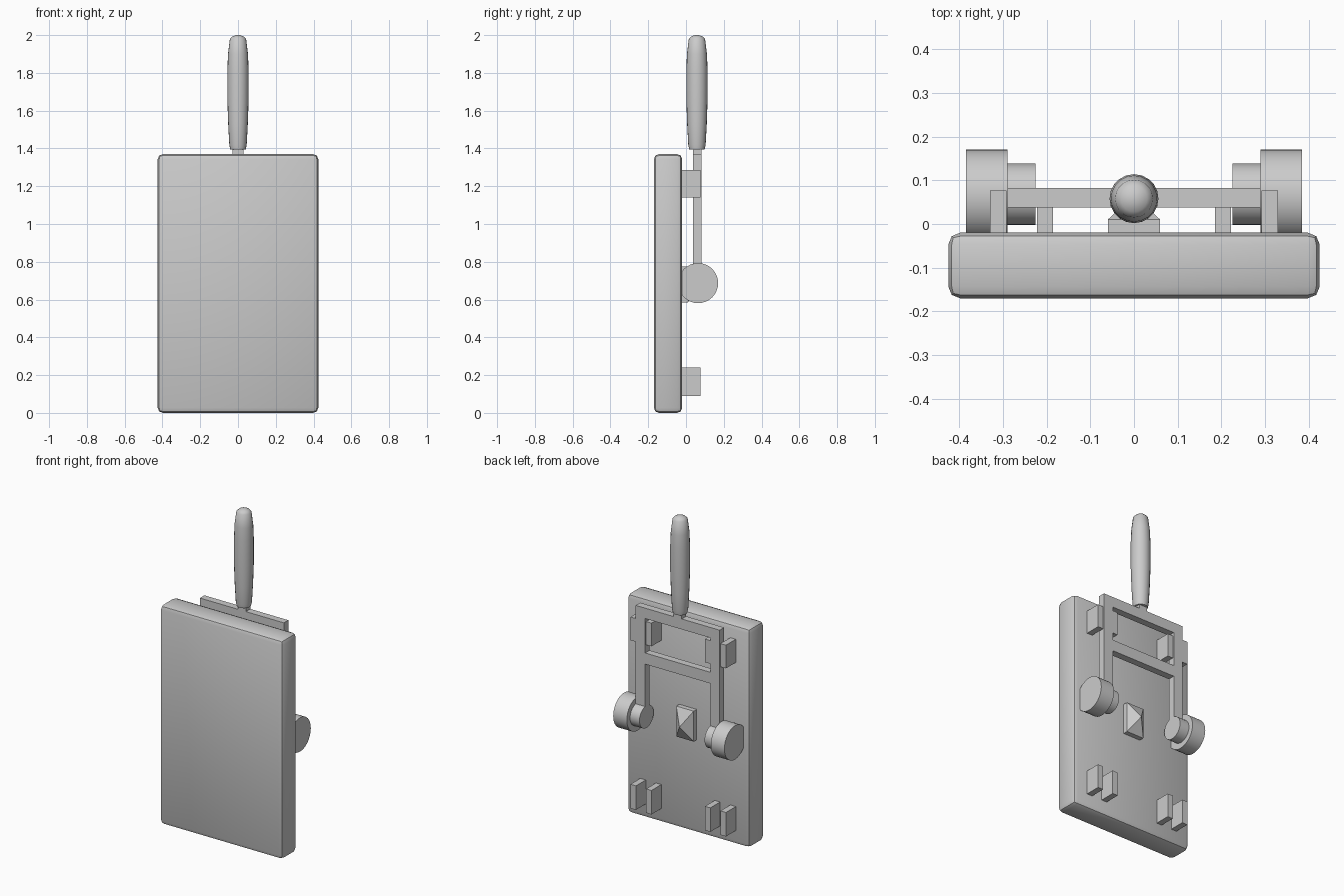
import bpy, bmesh, math

if "Cube" in bpy.data.objects:
    bpy.data.objects.remove(bpy.data.objects["Cube"])


def finish(name, bm, smooth=False):
    bmesh.ops.recalc_face_normals(bm, faces=bm.faces)
    me = bpy.data.meshes.new(name)
    bm.to_mesh(me)
    bm.free()
    ob = bpy.data.objects.new(name, me)
    bpy.context.collection.objects.link(ob)
    bpy.ops.object.select_all(action='DESELECT')
    bpy.context.view_layer.objects.active = ob
    ob.select_set(True)
    if smooth:
        bpy.ops.object.shade_smooth_by_angle(angle=math.radians(40))
    return ob


def add_box(bm, x0, x1, y0, y1, z0, z1):
    vs = bmesh.ops.create_cube(bm, size=1)['verts']
    for v in vs:
        v.co = (x1 if v.co.x > 0 else x0,
                y1 if v.co.y > 0 else y0,
                z1 if v.co.z > 0 else z0)
    return vs


def box(name, *dims):
    bm = bmesh.new()
    add_box(bm, *dims)
    return finish(name, bm)


def disc(name, x0, x1, y, z, r):
    # cylinder lying along x
    bm = bmesh.new()
    vs = bmesh.ops.create_cone(bm, cap_ends=True, segments=32, radius1=r,
                               radius2=r, depth=abs(x1 - x0))['verts']
    for v in vs:
        a, b, c = v.co
        v.co = ((x0 + x1) / 2 + c, y + a, z + b)
    return finish(name, bm, True)


def lathe(name, profile, y, n=20):
    # profile of (radius, z) pairs spun around a vertical axis
    bm = bmesh.new()
    rings = [[bm.verts.new((r * math.cos(2 * math.pi * i / n),
                            y + r * math.sin(2 * math.pi * i / n), z))
              for i in range(n)] for r, z in profile]
    for a, b in zip(rings, rings[1:]):
        for i in range(n):
            j = (i + 1) % n
            bm.faces.new((a[i], a[j], b[j], b[i]))
    bm.faces.new(rings[0])
    bm.faces.new(rings[-1])
    return finish(name, bm, True)


# Main panel with rounded edges
bm = bmesh.new()
add_box(bm, -0.425, 0.425, -0.17, -0.02, 0, 1.37)
bmesh.ops.bevel(bm, geom=bm.edges[:], offset=0.027, segments=2, profile=0.5,
                affect='EDGES')
finish("panel", bm, True)

# Pull-out frame: top bar, cross bar and neck
FY0, FY1 = 0.038, 0.082
box("frame_top_bar", -0.29, 0.29, FY0, FY1, 1.305, 1.37)
box("frame_cross_bar", -0.225, 0.225, FY0, FY1, 1.02, 1.09)
box("handle_neck", -0.028, 0.028, FY0, FY1, 1.36, 1.41)

# Mirrored parts: frame arms, wheels, hubs and clips
for side, s in (("left", -1), ("right", 1)):
    def pair(name, a, b, *rest):
        box(f"{name}_{side}", min(s * a, s * b), max(s * a, s * b), *rest)

    pair("frame_arm", 0.225, 0.29, FY0, FY1, 0.69, 1.31)
    disc(f"wheel_{side}", s * 0.29, s * 0.384, 0.064, 0.687, 0.106)
    disc(f"hub_{side}", s * 0.225, s * 0.29, 0.068, 0.687, 0.07)
    for level, z0, z1 in (("lower", 0.09, 0.24), ("upper", 1.14, 1.285)):
        pair(f"{level}_inner_clip", 0.185, 0.222, -0.03, 0.077, z0, z1)
        pair(f"{level}_outer_clip", 0.292, 0.33, -0.03, 0.077, z0, z1)

# Central pointed stud: block with a pyramid top
bm = bmesh.new()
vs = add_box(bm, -0.06, 0.06, -0.03, 0.01, 0.585, 0.775)
cap = [f for f in bm.faces if all(v.co.y > 0 for v in f.verts)]
poke = bmesh.ops.poke(bm, faces=cap)
poke['verts'][0].co.y = 0.065
finish("centre_stud", bm)

# Turned handle grip
lathe("handle", [(0.041, 1.395), (0.046, 1.42), (0.052, 1.53), (0.056, 1.65),
                 (0.056, 1.82), (0.053, 1.9), (0.043, 1.98), (0.03, 1.993),
                 (0.01, 2.0)], 0.058)
